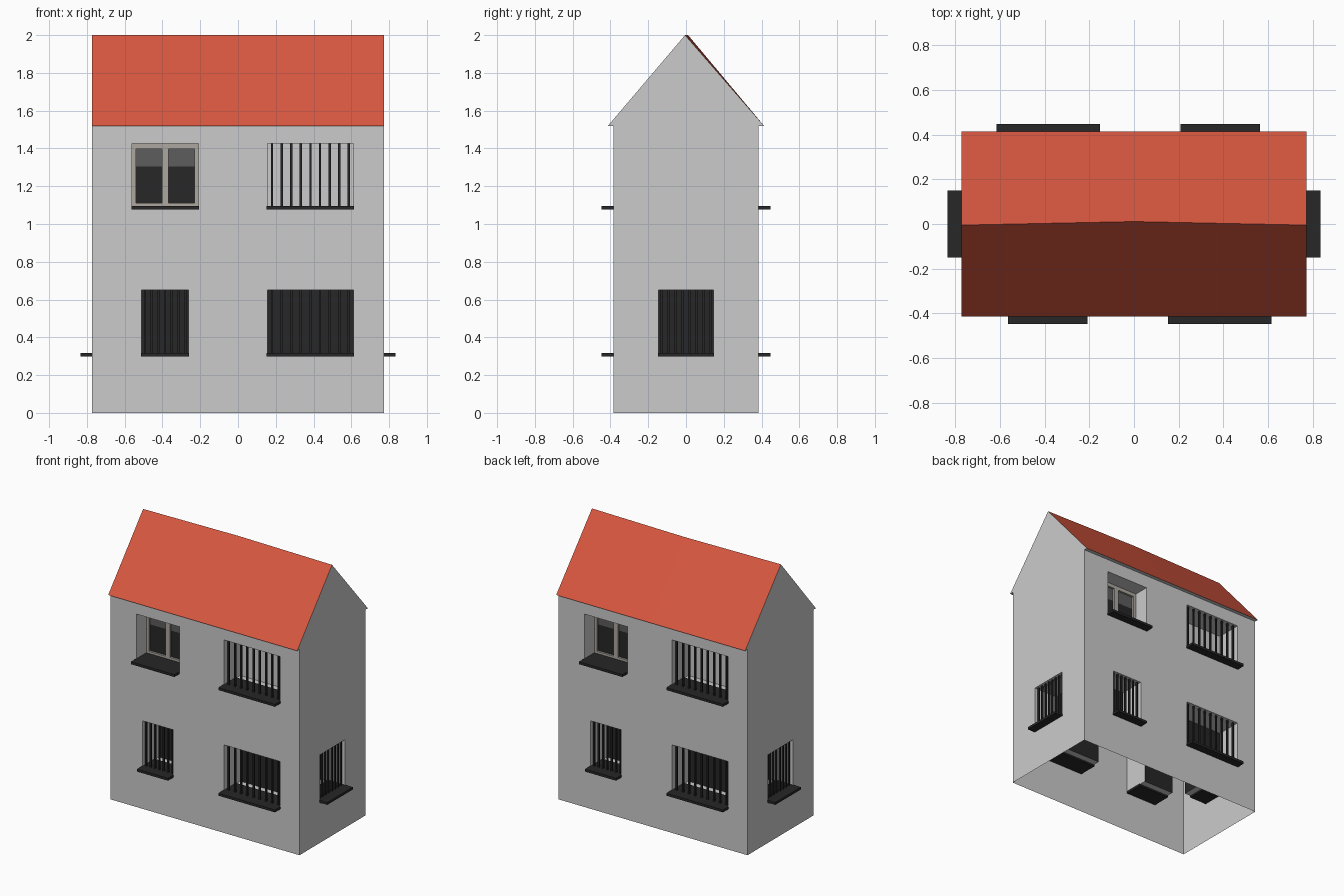
import bpy, bmesh
from math import radians
from mathutils import Matrix, Vector

if "Cube" in bpy.data.objects:
    bpy.data.objects.remove(bpy.data.objects["Cube"])

HX, HY, EAVE, TOP, OVER = 0.772, 0.385, 1.52, 2.0, 0.413
DEPTH = 0.19


def material(name, rgb):
    m = bpy.data.materials.new(name)
    m.diffuse_color = (*rgb, 1)
    m.use_nodes = True
    m.node_tree.nodes["Principled BSDF"].inputs["Base Color"].default_value = m.diffuse_color
    return m


RED = material("roof_red", (0.68, 0.095, 0.05))
DARK = material("dark_metal", (0.02, 0.02, 0.02))
GLASS = material("upper_pane", (0.11, 0.11, 0.11))
FRAME = material("frame_beige", (0.42, 0.39, 0.35))


def finish(name, bm, mat=None, matrix=None):
    bmesh.ops.remove_doubles(bm, verts=bm.verts, dist=1e-5)
    if matrix:
        bm.transform(matrix)
    me = bpy.data.meshes.new(name)
    bm.to_mesh(me)
    bm.free()
    ob = bpy.data.objects.new(name, me)
    bpy.context.collection.objects.link(ob)
    if mat:
        me.materials.append(mat)
    return ob


def poly(bm, pts):
    return bm.faces.new([bm.verts.new(p) for p in pts])


def box(bm, u0, u1, d0, d1, z0, z1):
    c = Vector(((u0 + u1) / 2, (d0 + d1) / 2, (z0 + z1) / 2))
    s = Matrix.Diagonal((u1 - u0, d1 - d0, z1 - z0, 1))
    bmesh.ops.create_cube(bm, size=1, matrix=Matrix.Translation(c) @ s)


def wall(name, half, wins, matrix):
    """Flat wall with window holes; local x along wall, y inward."""
    bm = bmesh.new()
    us = sorted({-half, half, *(w[0] for w in wins), *(w[1] for w in wins)})
    zs = sorted({0, EAVE, *(w[2] for w in wins), *(w[3] for w in wins)})
    for a, b in zip(us, us[1:]):
        for c, d in zip(zs, zs[1:]):
            um, zm = (a + b) / 2, (c + d) / 2
            if not any(w[0] < um < w[1] and w[2] < zm < w[3] for w in wins):
                poly(bm, [(a, 0, c), (b, 0, c), (b, 0, d), (a, 0, d)])
    finish(name, bm, None, matrix)


def window(name, u0, u1, z0, z1, kind, bars, matrix):
    dep = 0.14 if kind == "framed" else DEPTH
    # recess lining
    bm = bmesh.new()
    poly(bm, [(u0, 0, z0), (u0, 0, z1), (u0, dep, z1), (u0, dep, z0)])
    poly(bm, [(u1, 0, z1), (u1, 0, z0), (u1, dep, z0), (u1, dep, z1)])
    poly(bm, [(u0, 0, z1), (u1, 0, z1), (u1, dep, z1), (u0, dep, z1)])
    poly(bm, [(u0, 0, z0), (u0, dep, z0), (u1, dep, z0), (u1, 0, z0)])
    if kind == "plain":
        poly(bm, [(u0, dep, z0), (u0, dep, z1), (u1, dep, z1), (u1, dep, z0)][::-1])
    finish(name + "_recess", bm, None, matrix)
    # sill
    bm = bmesh.new()
    box(bm, u0 - 0.003, u1 + 0.003, -0.062, 0.14, z0 - 0.012, z0 + 0.006)
    finish(name + "_sill", bm, DARK, matrix)
    if kind == "dark":
        bm = bmesh.new()
        poly(bm, [(u0, dep, z0), (u1, dep, z0), (u1, dep, z1), (u0, dep, z1)])
        finish(name + "_back", bm, DARK, matrix)
    # vertical bars
    if bars:
        bm = bmesh.new()
        step = (u1 - u0) / bars
        for i in range(bars):
            u = u0 + step * (i + 0.5)
            box(bm, u - 0.006, u + 0.006, 0.014, 0.026, z0, z1)
        finish(name + "_bars", bm, DARK, matrix)
    # two-sash window
    if kind == "framed":
        bm = bmesh.new()
        mid, d0, d1 = (u0 + u1) / 2, 0.115, 0.14
        box(bm, u0, u0 + 0.02, d0, d1, z0, z1)
        box(bm, u1 - 0.02, u1, d0, d1, z0, z1)
        box(bm, mid - 0.018, mid + 0.018, d0, d1, z0, z1)
        for a, b in ((u0 + 0.02, mid - 0.018), (mid + 0.018, u1 - 0.02)):
            box(bm, a, b, d0, d1, z0, z0 + 0.022)
            box(bm, a, b, d0, d1, z1 - 0.027, z1)
        finish(name + "_frame", bm, FRAME, matrix)
        split = z0 + 0.215
        for part, a, b, m in (("lower", z0, split, DARK), ("upper", split, z1, GLASS)):
            bm = bmesh.new()
            poly(bm, [(u0, 0.13, a), (u1, 0.13, a), (u1, 0.13, b), (u0, 0.13, b)])
            finish(f"{name}_{part}_panes", bm, m, matrix)


# window layouts: u0, u1, z0, z1, kind, number of bars
long_side = [(-0.56, -0.21, 1.09, 1.425, "framed", 0),
             (0.155, 0.612, 1.09, 1.425, "plain", 9),
             (-0.51, -0.262, 0.31, 0.65, "dark", 7),
             (0.155, 0.612, 0.31, 0.65, "dark", 9)]
short_side = [(-0.146, 0.146, 0.31, 0.65, "dark", 8)]

# four walls; opposite sides repeat by half a turn
for side, angle, half, dist, wins in (("front", 0, HX, HY, long_side),
                                      ("right", 90, HY, HX, short_side),
                                      ("rear", 180, HX, HY, long_side),
                                      ("left", 270, HY, HX, short_side)):
    mx = Matrix.Rotation(radians(angle), 4, "Z") @ Matrix.Translation((0, -dist, 0))
    wall(side + "_wall", half, wins, mx)
    for i, w in enumerate(wins):
        window(f"{side}_window_{i + 1}", *w, mx)

# gable triangles, including the small eave overhang
for s, name in ((1, "right_gable"), (-1, "left_gable")):
    bm = bmesh.new()
    poly(bm, [(s * HX, -s * OVER, EAVE), (s * HX, s * OVER, EAVE), (s * HX, -0.005, TOP)])
    finish(name, bm)

# roof slopes, ridge bowed slightly in the middle
bm = bmesh.new()
ridge = [(-HX, -0.005, TOP), (0, 0.011, TOP), (HX, -0.005, TOP)]
for s in (-1, 1):
    for a, b in zip(ridge, ridge[1:]):
        pts = [(a[0], s * OVER, EAVE), (b[0], s * OVER, EAVE), b, a]
        poly(bm, pts if s < 0 else pts[::-1])
finish("roof", bm, RED)

# eave undersides
bm = bmesh.new()
for s in (-1, 1):
    pts = [(-HX, s * HY, EAVE), (HX, s * HY, EAVE), (HX, s * OVER, EAVE), (-HX, s * OVER, EAVE)]
    poly(bm, pts if s > 0 else pts[::-1])
finish("eaves", bm)
